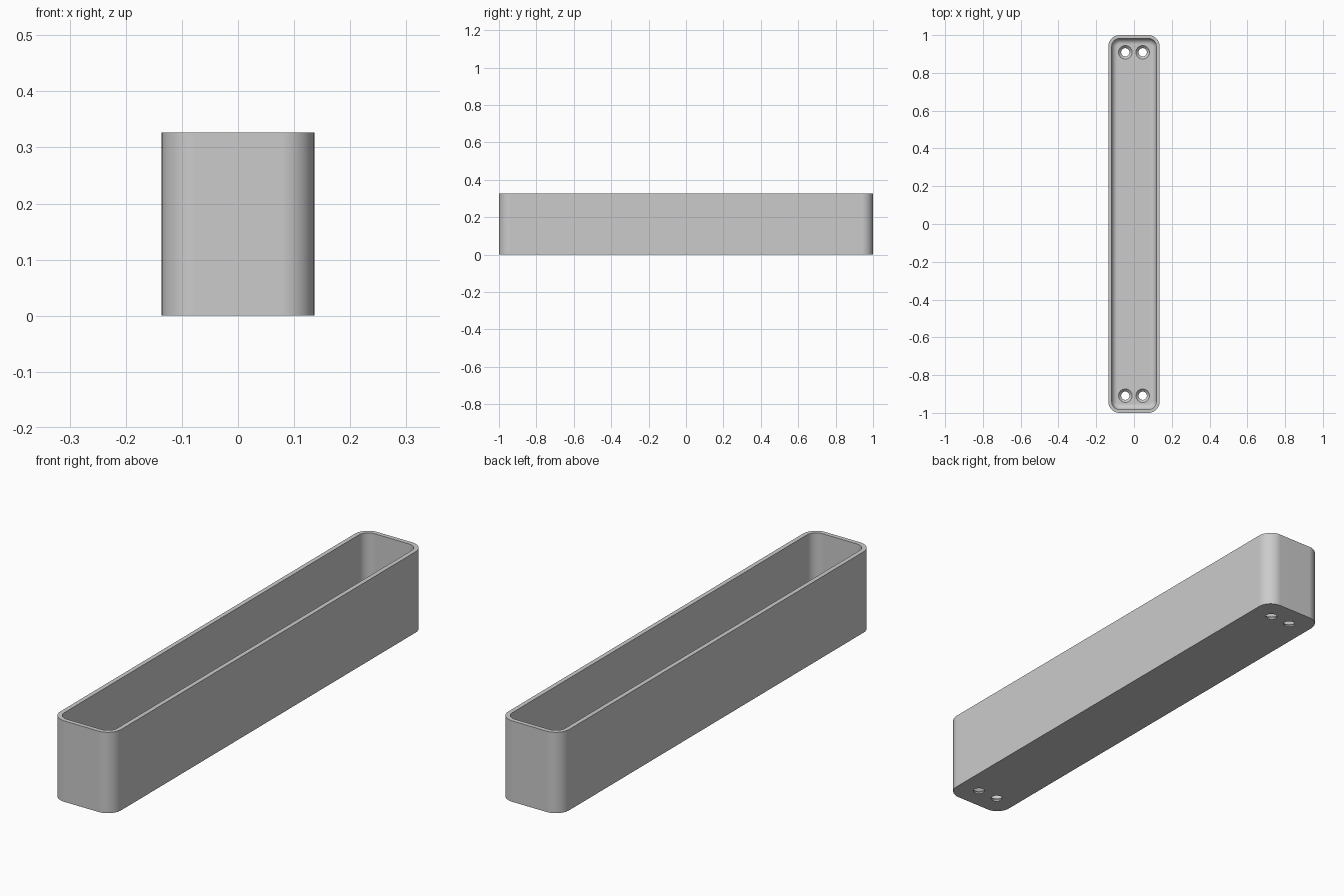
import bpy, bmesh, math
from mathutils import Matrix, Vector

cube = bpy.data.objects.get("Cube")
if cube:
    bpy.data.objects.remove(cube, do_unlink=True)

HALF_X, HALF_Y, HEIGHT = 0.136, 1.0, 0.327
CORNER, WALL, FLOOR, FILLET = 0.06, 0.018, 0.02, 0.03
HOLE_X, HOLE_Y, HOLE_R, SINK_R = 0.046, 0.909, 0.022, 0.036
ARC = 12

grey = bpy.data.materials.new("light grey")
grey.use_nodes = True
colour = (0.6, 0.6, 0.6, 1)
grey.diffuse_color = colour
grey.node_tree.nodes["Principled BSDF"].inputs["Base Color"].default_value = colour


def make_object(name, bm):
    bmesh.ops.recalc_face_normals(bm, faces=bm.faces)
    mesh = bpy.data.meshes.new(name)
    bm.to_mesh(mesh)
    bm.free()
    mesh.materials.append(grey)
    obj = bpy.data.objects.new(name, mesh)
    bpy.context.collection.objects.link(obj)
    return obj


def rounded_loop(bm, inset, z):
    """Rounded rectangle, shrunk evenly from the outer outline."""
    r = CORNER - inset
    cx, cy = HALF_X - CORNER, HALF_Y - CORNER
    verts = []
    for q, (sx, sy) in enumerate([(1, 1), (-1, 1), (-1, -1), (1, -1)]):
        for i in range(ARC + 1):
            a = (q + i / ARC) * math.pi / 2
            verts.append(bm.verts.new((sx * cx + r * math.cos(a),
                                       sy * cy + r * math.sin(a), z)))
    return verts


# Open trough: outer wall, rim, inner wall and filleted floor
steps = [(0, 0), (0, HEIGHT), (WALL, HEIGHT)]
for i in range(9):
    a = i / 8 * math.pi / 2
    steps.append((WALL + FILLET * (1 - math.cos(a)),
                  FLOOR + FILLET * (1 - math.sin(a))))
bm = bmesh.new()
loops = [rounded_loop(bm, inset, z) for inset, z in steps]
for low, high in zip(loops, loops[1:]):
    for i in range(len(low)):
        j = (i + 1) % len(low)
        bm.faces.new((low[i], low[j], high[j], high[i]))
bm.faces.new(loops[0])
bm.faces.new(loops[-1])
trough = make_object("trough", bm)

# Countersunk screw holes, turned from one profile
bm = bmesh.new()
sink = SINK_R - HOLE_R
profile = [(0, -0.02), (HOLE_R, -0.02), (HOLE_R, FLOOR - sink),
           (SINK_R, FLOOR), (SINK_R, FLOOR + 0.02), (0, FLOOR + 0.02)]
points = [bm.verts.new((r, 0, z)) for r, z in profile]
edges = [bm.edges.new(pair) for pair in zip(points, points[1:])]
bmesh.ops.spin(bm, geom=points + edges, cent=(0, 0, 0), axis=(0, 0, 1),
               angle=math.tau, steps=32, use_duplicate=False)
bmesh.ops.remove_doubles(bm, verts=bm.verts, dist=0.0001)
first = bm.verts[:] + bm.edges[:] + bm.faces[:]
for sx, sy in [(-1, 1), (-1, -1), (1, -1)]:
    copy = bmesh.ops.duplicate(bm, geom=first)["geom"]
    verts = [g for g in copy if isinstance(g, bmesh.types.BMVert)]
    bmesh.ops.translate(bm, verts=verts, vec=(sx * HOLE_X, sy * HOLE_Y, 0))
bmesh.ops.translate(bm, verts=[g for g in first if isinstance(g, bmesh.types.BMVert)],
                    vec=(HOLE_X, HOLE_Y, 0))
cutter = make_object("screw_hole_cutter", bm)
cutter.hide_render = True

bpy.ops.object.select_all(action='DESELECT')
trough.select_set(True)
bpy.context.view_layer.objects.active = trough
cut = trough.modifiers.new("screw holes", 'BOOLEAN')
cut.operation = 'DIFFERENCE'
cut.solver = 'EXACT'
cut.object = cutter
bpy.ops.object.modifier_apply(modifier=cut.name)
bpy.data.objects.remove(cutter, do_unlink=True)

# Smooth rounded corners, crisp rim and hole edges, even flat walls
bpy.ops.object.shade_smooth_by_angle(angle=math.radians(30))
weighted = trough.modifiers.new("even shading", 'WEIGHTED_NORMAL')
weighted.keep_sharp = True
